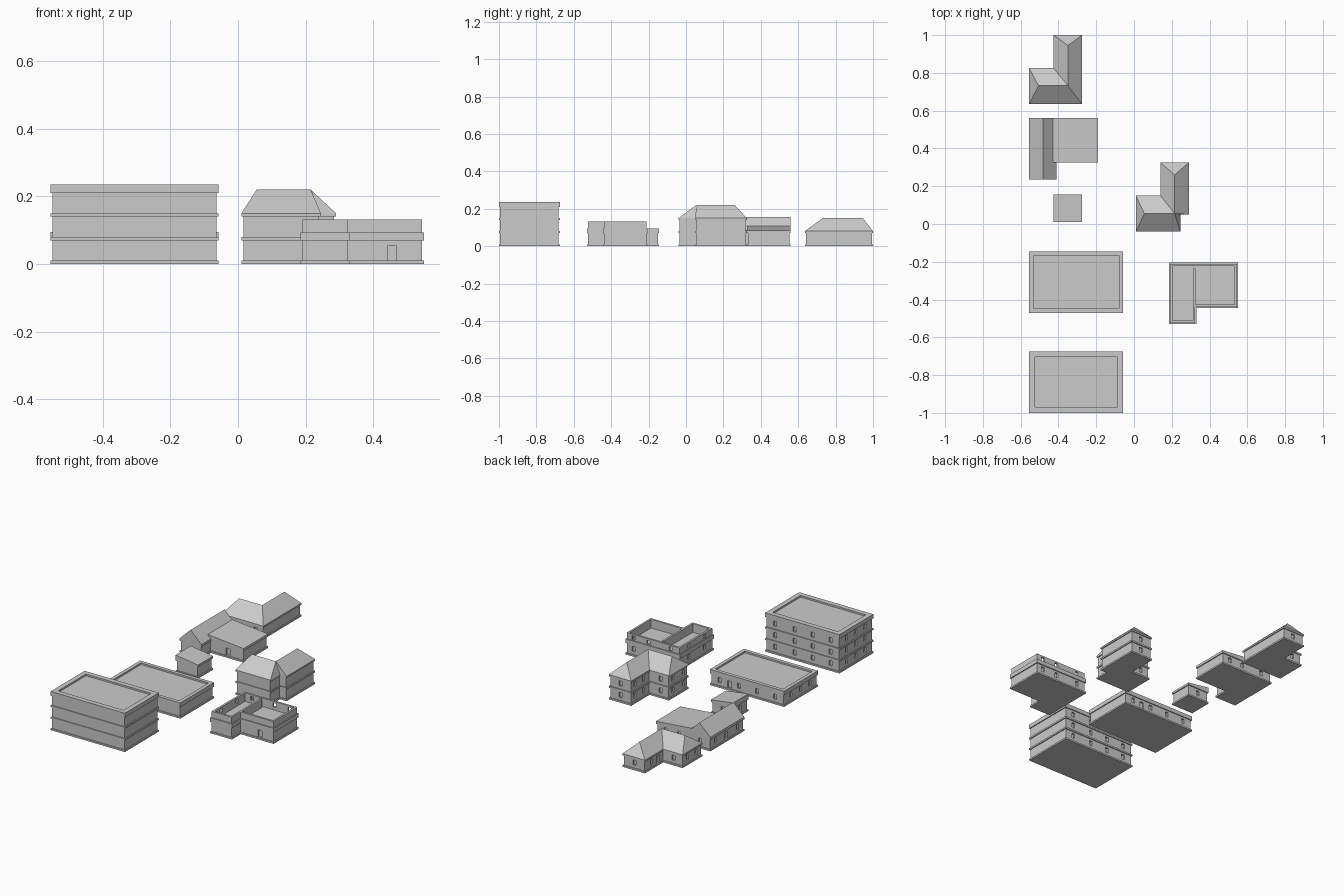
import bpy, bmesh

if "Cube" in bpy.data.objects:
    bpy.data.objects.remove(bpy.data.objects["Cube"])


def finish(name, bm):
    bmesh.ops.recalc_face_normals(bm, faces=bm.faces)
    me = bpy.data.meshes.new(name)
    bm.to_mesh(me)
    bm.free()
    ob = bpy.data.objects.new(name, me)
    bpy.context.collection.objects.link(ob)
    return ob


def rect(x0, x1, y0, y1):
    return [(x0, y0), (x1, y0), (x1, y1), (x0, y1)]


def inset(poly, d):
    # inward offset of a counter-clockwise right-angled outline
    out = []
    for i, (x, y) in enumerate(poly):
        (px, py), (nx, ny) = poly[i - 1], poly[(i + 1) % len(poly)]
        for a, b in (((px, py), (x, y)), ((x, y), (nx, ny))):
            dx, dy = b[0] - a[0], b[1] - a[1]
            if abs(dx) > abs(dy):
                oy = d if dx > 0 else -d
            else:
                ox = -d if dy > 0 else d
        out.append((x + ox, y + oy))
    return out


def prism(name, poly, z0, z1):
    bm = bmesh.new()
    lo = [bm.verts.new((x, y, z0)) for x, y in poly]
    hi = [bm.verts.new((x, y, z1)) for x, y in poly]
    bm.faces.new(lo)
    bm.faces.new(hi)
    for i in range(len(poly)):
        j = (i + 1) % len(poly)
        bm.faces.new((lo[i], lo[j], hi[j], hi[i]))
    return finish(name, bm)


def ring(name, poly, d, z0, z1):
    # closed wall of thickness d following an outline
    bm = bmesh.new()
    loops = [[bm.verts.new((x, y, z)) for x, y in p] for p, z in
             ((poly, z0), (poly, z1), (inset(poly, d), z1), (inset(poly, d), z0))]
    for k in range(4):
        a, b = loops[k], loops[(k + 1) % 4]
        for i in range(len(poly)):
            j = (i + 1) % len(poly)
            bm.faces.new((a[i], a[j], b[j], b[i]))
    return finish(name, bm)


def hull(name, pts):
    bm = bmesh.new()
    for p in pts:
        bm.verts.new(p)
    bmesh.ops.convex_hull(bm, input=bm.verts)
    bmesh.ops.dissolve_limit(bm, angle_limit=0.01, verts=bm.verts, edges=bm.edges)
    return finish(name, bm)


def roof(name, r, z, ridge, top, thick=0):
    base = rect(*r)
    pts = [(x, y, z) for x, y in base] + [(x, y, top) for x, y in ridge]
    if thick:
        pts += [(x, y, z - thick) for x, y in base]
    return hull(name, pts)


def cut(wall, holes, depth=0.01):
    # holes: (axis the wall faces, wall plane, centre along wall, z0, z1)
    bm = bmesh.new()
    for axis, plane, c, z0, z1 in holes:
        r = bmesh.ops.create_cube(bm, size=1)
        w = 0.026 if z1 - z0 > 0.04 else 0.02
        sx, sy = (2 * depth, w) if axis == 'x' else (w, 2 * depth)
        cx, cy = (plane, c) if axis == 'x' else (c, plane)
        for v in r['verts']:
            v.co = (cx + v.co.x * sx, cy + v.co.y * sy, (z0 + z1) / 2 + v.co.z * (z1 - z0))
    cutter = finish('cutter', bm)
    m = wall.modifiers.new('openings', 'BOOLEAN')
    m.operation, m.solver, m.object = 'DIFFERENCE', 'EXACT', cutter
    bpy.context.view_layer.objects.active = wall
    bpy.ops.object.modifier_apply(modifier=m.name)
    bpy.data.objects.remove(cutter)


def row(axis, plane, centres, floors=(0,), door=False):
    return [(axis, plane, c, 0.011 if door else f + 0.028, (0.055 if door else f + 0.058))
            for f in floors for c in centres]


I = 0.006

# Tall and low flat-roofed blocks
for name, y0, floors, top, rim in (('tall_block', -1.0, 3, 0.235, 0.03),
                                   ('low_block', -0.47, 1, 0.095, 0.022)):
    out = rect(-0.555, -0.058, y0, y0 + 0.325)
    wall = prism(name + '_walls', inset(out, I), 0, top - 0.01)
    levels = [0.07 * k for k in range(floors)]
    holes = row('y', y0 + 0.325 - I, [-0.49, -0.37, -0.25, -0.12], levels)
    holes += row('x', -0.555 + I, [y0 + 0.07, y0 + 0.16, y0 + 0.25], levels)
    if floors == 1:
        holes += row('y', y0 + 0.325 - I, [-0.185], door=True)
    cut(wall, holes)
    prism(name + '_base', out, 0, 0.01)
    for z in levels[1:]:
        prism(name + '_band', out, z, z + 0.01)
    ring(name + '_parapet', out, rim, 0.07 * floors, top)

# Roofless L-shaped house with open upper storey
out = [(0.185, -0.53), (0.33, -0.53), (0.33, -0.445), (0.55, -0.445), (0.55, -0.205), (0.185, -0.205)]
lower = prism('open_house_lower_walls', inset(out, I), 0, 0.08)
cut(lower, row('y', -0.445 + I, [0.455], door=True)
    + row('y', -0.205 - I, [0.25, 0.40, 0.50]) + row('x', 0.185 + I, [-0.45, -0.3]))
prism('open_house_base', out, 0, 0.01)
ring('open_house_band', out, 0.012, 0.069, 0.094)
upper = ring('open_house_upper_walls', inset(out, I), 0.012, 0.075, 0.132)
cut(upper, [('y', -0.217, x, 0.098, 0.122) for x in (0.25, 0.40, 0.50)]
    + [('x', 0.197, y, 0.098, 0.122) for y in (-0.45, -0.3)], 0.012)
prism('open_house_inner_wall', rect(0.313, 0.325, -0.44, -0.235), 0.075, 0.132)


# Hip-roofed L-shaped houses
def hip_house(name, out, wings, ridges, floors, top, holes):
    eave = 0.07 * floors + 0.01
    wall = prism(name + '_walls', inset(out, I), 0, eave - 0.005)
    cut(wall, holes)
    prism(name + '_base', out, 0, 0.01)
    for k in range(floors):
        prism(name + '_band', out, 0.07 * (k + 1), 0.07 * (k + 1) + 0.01)
    for r, ridge in zip(wings, ridges):
        roof(name + '_hip_roof', r, eave, ridge, top)


hip_house('two_storey_house',
          [(0.01, -0.04), (0.245, -0.04), (0.245, 0.05), (0.29, 0.05),
           (0.29, 0.325), (0.14, 0.325), (0.14, 0.15), (0.01, 0.15)],
          [(0.01, 0.245, -0.04, 0.15), (0.14, 0.29, 0.05, 0.325)],
          [[(0.055, 0.055), (0.215, 0.055)], [(0.215, 0.055), (0.215, 0.26)]],
          2, 0.22,
          row('x', 0.01 + I, [0.0, 0.1], (0, 0.07)) + row('y', 0.15 - I, [0.07], (0, 0.07))
          + row('x', 0.14 + I, [0.2, 0.28], (0, 0.07)) + row('y', 0.325 - I, [0.215], (0, 0.07)))

hip_house('cottage',
          [(-0.555, 0.635), (-0.275, 0.635), (-0.275, 1.0), (-0.425, 1.0), (-0.425, 0.825), (-0.555, 0.825)],
          [(-0.555, -0.275, 0.635, 0.825), (-0.425, -0.275, 0.635, 1.0)],
          [[(-0.505, 0.732), (-0.35, 0.732)], [(-0.35, 0.732), (-0.35, 0.945)]],
          1, 0.15,
          row('x', -0.555 + I, [0.69, 0.77]) + row('y', 0.825 - I, [-0.49])
          + row('x', -0.425 + I, [0.93]) + row('y', 1 - I, [-0.35])
          + row('y', 0.635 + I, [-0.33], door=True) + row('x', -0.425 + I, [0.865], door=True))

# Gabled house with a lean-to wing
out = [(-0.555, 0.235), (-0.41, 0.235), (-0.41, 0.325), (-0.19, 0.325), (-0.19, 0.56), (-0.555, 0.56)]
wall = prism('gabled_house_walls', inset(out, I), 0, 0.075)
cut(wall, row('x', -0.555 + I, [0.29, 0.50]) + row('x', -0.555 + I, [0.40], door=True)
    + row('y', 0.56 - I, [-0.48, -0.34, -0.25]) + row('y', 0.325 + I, [-0.3], door=True))
prism('gabled_house_base', out, 0, 0.01)
roof('gable_roof', (-0.555, -0.41, 0.235, 0.56), 0.085, [(-0.482, 0.235), (-0.482, 0.56)], 0.155, 0.015)
roof('lean_to_roof', (-0.43, -0.19, 0.325, 0.56), 0.085, [(-0.43, 0.325), (-0.43, 0.56)], 0.107, 0.015)

# Small shed
out = rect(-0.425, -0.275, 0.01, 0.155)
wall = prism('shed_walls', inset(out, I), 0, 0.075)
cut(wall, row('x', -0.425 + I, [0.08], door=True) + row('y', 0.155 - I, [-0.35]))
prism('shed_base', out, 0, 0.01)
roof('shed_roof', (-0.425, -0.275, 0.01, 0.155), 0.083, [(-0.425, 0.01), (-0.425, 0.155)], 0.104, 0.013)
